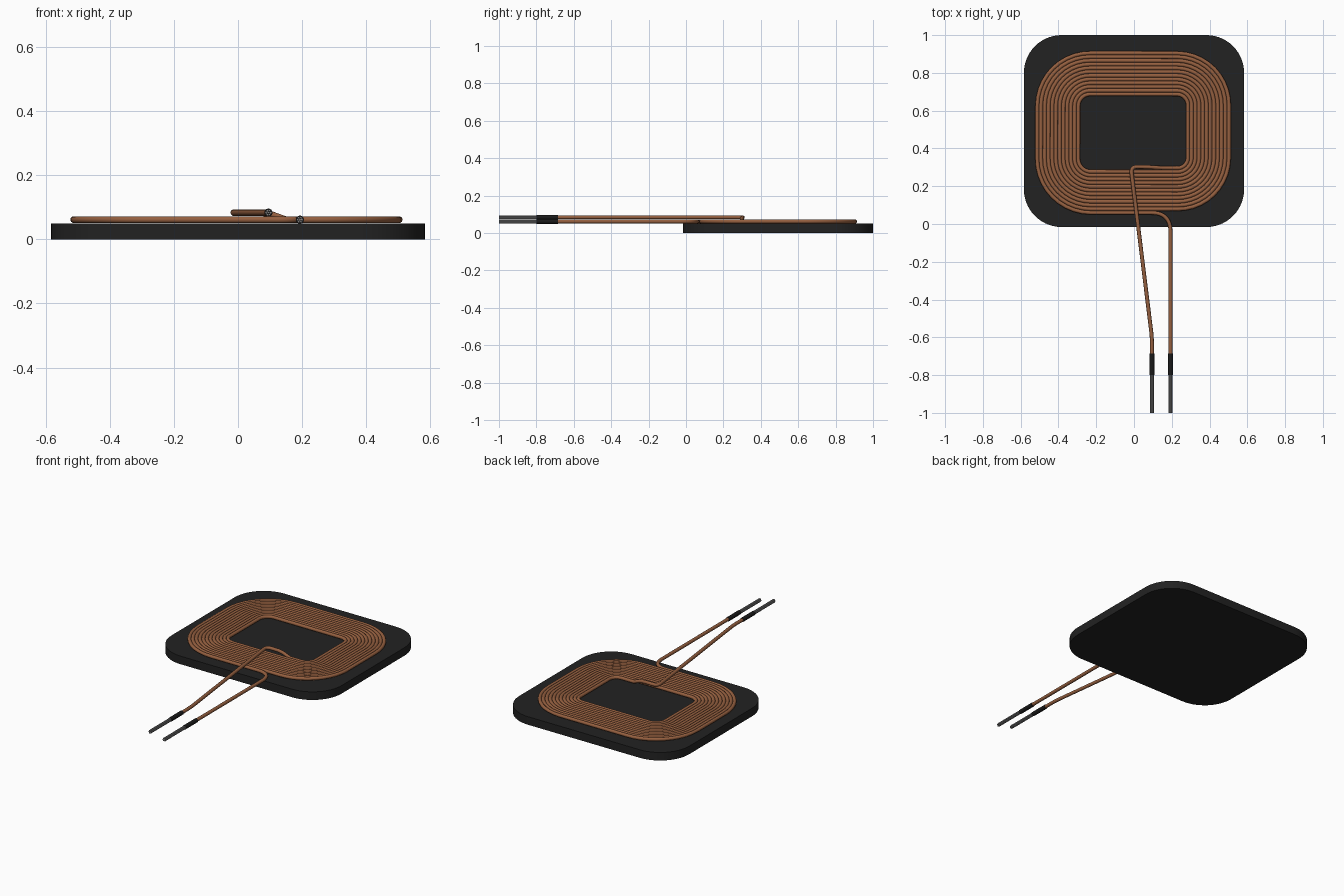
import bpy, bmesh, math
from mathutils import Vector

cube = bpy.data.objects.get("Cube")
if cube:
    bpy.data.objects.remove(cube, do_unlink=True)


def material(name, rgb, rough=0.6):
    m = bpy.data.materials.new(name)
    m.diffuse_color = (*rgb, 1)
    m.use_nodes = True
    bsdf = m.node_tree.nodes["Principled BSDF"]
    bsdf.inputs["Base Color"].default_value = (*rgb, 1)
    bsdf.inputs["Roughness"].default_value = rough
    return m


BLACK = material("ferrite black", (0.016, 0.016, 0.016))
COPPER = material("enamelled copper", (0.30, 0.115, 0.05))
SLEEVE = material("sleeve black", (0.010, 0.010, 0.010))
TIN = material("tinned grey", (0.22, 0.22, 0.22))


def smooth(obj):
    bpy.ops.object.select_all(action='DESELECT')
    obj.select_set(True)
    bpy.context.view_layer.objects.active = obj
    bpy.ops.object.shade_smooth_by_angle(angle=math.radians(40))


def tube(name, paths, radius, mat, res=3):
    """Sweep a round section along each path and turn it into a mesh."""
    cu = bpy.data.curves.new(name, 'CURVE')
    cu.dimensions = '3D'
    cu.bevel_depth = radius
    cu.bevel_resolution = res
    cu.use_fill_caps = True
    for pts in paths:
        s = cu.splines.new('POLY')
        s.points.add(len(pts) - 1)
        for p, co in zip(s.points, pts):
            p.co = (*co, 1)
    obj = bpy.data.objects.new(name, cu)
    bpy.context.collection.objects.link(obj)
    bpy.ops.object.select_all(action='DESELECT')
    obj.select_set(True)
    bpy.context.view_layer.objects.active = obj
    bpy.ops.object.convert(target='MESH')
    obj = bpy.context.view_layer.objects.active
    obj.data.materials.clear()
    obj.data.materials.append(mat)
    smooth(obj)
    return obj


def rounded(hx, hy, r, steps):
    """Counter-clockwise rounded rectangle, beginning at its bottom right corner."""
    out = []
    for q, (sx, sy) in enumerate(((1, -1), (1, 1), (-1, 1), (-1, -1))):
        for i in range(steps + 1):
            a = math.radians(-90 + 90 * (q + i / steps))
            out.append((sx * (hx - r) + r * math.cos(a), sy * (hy - r) + r * math.sin(a)))
    return out


def fillet(a, b, c, r, steps=8):
    """Soft bend at b, reaching r along both legs."""
    a, b, c = Vector(a), Vector(b), Vector(c)
    p, q = b + (a - b).normalized() * r, b + (c - b).normalized() * r
    return [tuple(p.lerp(b, t).lerp(b.lerp(q, t), t)) for t in (i / steps for i in range(steps + 1))]


# Base plate
bm = bmesh.new()
face = bm.faces.new([bm.verts.new((x, y + 0.492, 0)) for x, y in rounded(0.583, 0.508, 0.2, 14)])
ext = bmesh.ops.extrude_face_region(bm, geom=[face])
bmesh.ops.translate(bm, vec=(0, 0, 0.05), verts=[v for v in ext["geom"] if isinstance(v, bmesh.types.BMVert)])
bmesh.ops.recalc_face_normals(bm, faces=bm.faces)
me = bpy.data.meshes.new("base_plate")
bm.to_mesh(me)
bm.free()
plate = bpy.data.objects.new("base_plate", me)
bpy.context.collection.objects.link(plate)
me.materials.append(BLACK)
smooth(plate)

# Spiral coil, one wire with both leads
R, PITCH, TURNS, CY = 0.0104, 0.0198, 12, 0.487
HX, HY, CORNER = 0.28, 0.19, 0.05
LOW, HIGH = 0.0615, 0.0835
STEPS = 10
START_Y = CY - HY
END_Y = CY - HY - PITCH * TURNS

tip_a = (0.095, -0.69, HIGH)
knee_a = (0.095, -0.60, HIGH)
turn_a = (-0.017, START_Y + 0.006, HIGH)
wire = [tip_a]
wire += fillet(tip_a, knee_a, turn_a, 0.04)
wire += fillet(knee_a, turn_a, (0.1, START_Y + 0.006, HIGH), 0.035)
wire += [(0.07, START_Y + 0.005, HIGH), (0.10, START_Y + 0.003, HIGH - 0.004), (0.15, START_Y, LOW)]
for k in range(TURNS):
    n = 4 * (STEPS + 1)
    for i in range(n):
        g = PITCH * (k + (i + 0.5) / n)
        x, y = rounded(HX + g, HY + g, CORNER + g, STEPS)[i]
        wire.append((x, y + CY, LOW))
wire += fillet((0, END_Y, LOW), (0.193, END_Y, LOW), (0.193, -0.5, LOW), 0.10, 12)
wire.append((0.193, -0.69, LOW))
tube("coil_wire", [wire], R, COPPER)

# Sleeves and stranded tinned ends of the two leads
for side, x, z in (("inner", 0.095, HIGH), ("outer", 0.193, LOW)):
    tube(side + "_lead_sleeve", [[(x, -0.685, z), (x, -0.80, z)]], 0.0128, SLEEVE, 5)
    strands = [(0, 0)] + [(0.0072 * math.cos(a), 0.0072 * math.sin(a))
                          for a in (math.radians(60 * i) for i in range(6))]
    tube(side + "_lead_strands",
         [[(x + dx, -0.79, z + dz), (x + dx, -1.0, z + dz)] for dx, dz in strands],
         0.0037, TIN, 2)
